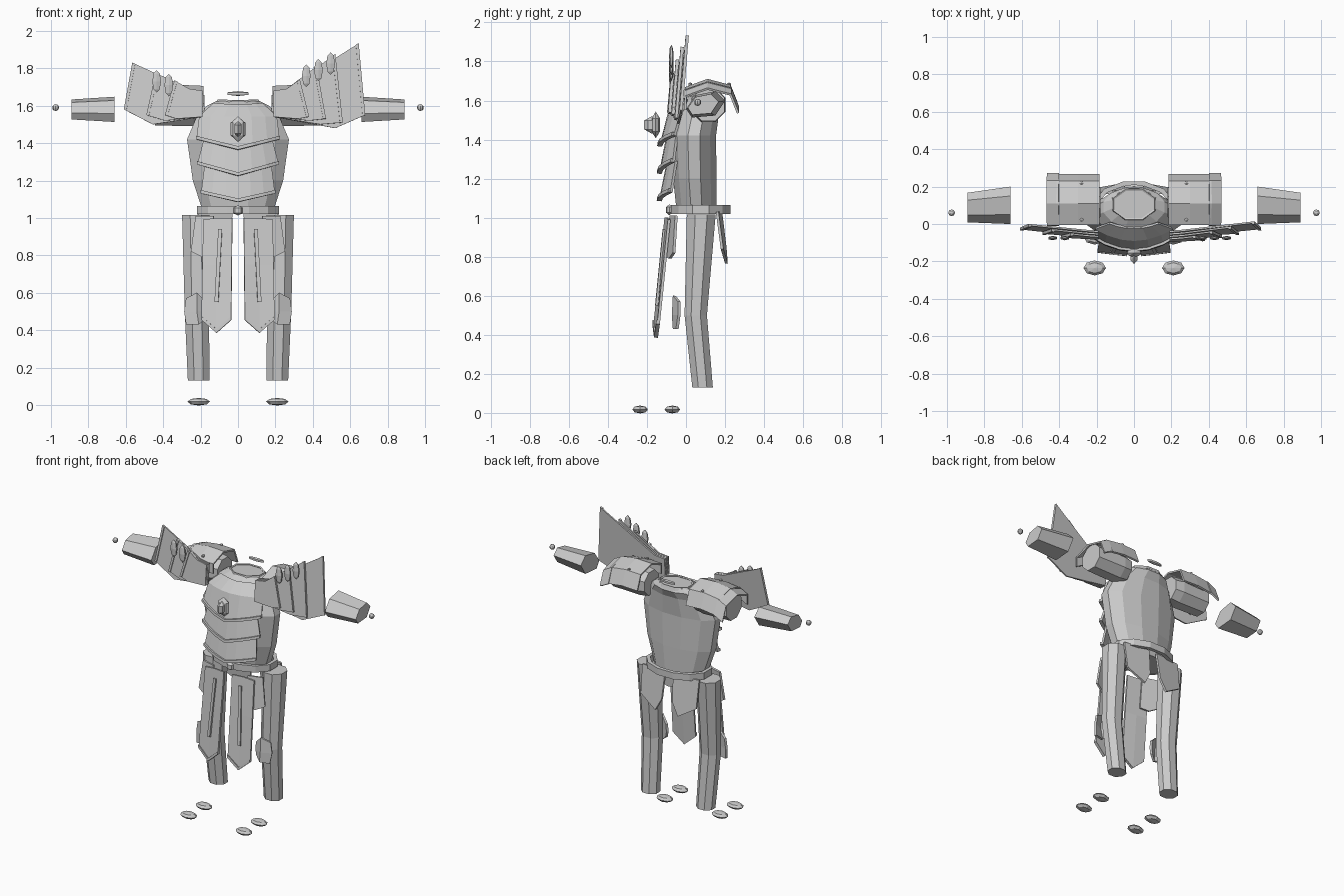
import bpy, bmesh
from math import sin, cos, pi

if "Cube" in bpy.data.objects:
    bpy.data.objects.remove(bpy.data.objects["Cube"])


def make(name, verts, faces, thick=0):
    me = bpy.data.meshes.new(name)
    bm = bmesh.new()
    vs = [bm.verts.new(v) for v in verts]
    for f in faces:
        bm.faces.new([vs[i] for i in f])
    bmesh.ops.recalc_face_normals(bm, faces=bm.faces)
    bm.to_mesh(me)
    bm.free()
    ob = bpy.data.objects.new(name, me)
    bpy.context.collection.objects.link(ob)
    if thick:
        m = ob.modifiers.new("thickness", 'SOLIDIFY')
        m.thickness = thick
        m.offset = 0
    return ob


def skin(name, rows, closed=False, caps=False, thick=0):
    """Join equal-length rows of points with quads."""
    n = len(rows[0])
    verts = [p for r in rows for p in r]
    faces = []
    for j in range(len(rows) - 1):
        for i in range(n if closed else n - 1):
            k = (i + 1) % n
            faces.append((j * n + i, j * n + k, (j + 1) * n + k, (j + 1) * n + i))
    if caps:
        last = (len(rows) - 1) * n
        faces += [tuple(range(n)), tuple(range(last, last + n))]
    return make(name, verts, faces, thick)


def ring(c, ra, rb, n, axis='z'):
    """Ellipse of n points about the centre; axis is the ring normal."""
    out = []
    for i in range(n):
        t = 2 * pi * (i + .5) / n
        a, b = ra * cos(t), rb * sin(t)
        if axis == 'z':
            out.append((c[0] + a, c[1] + b, c[2]))
        else:
            out.append((c[0], c[1] + a, c[2] + b))
    return out


def plate(name, outline, y_of, thick):
    """Flat panel drawn in x,z and leaned by y_of(x, z)."""
    return make(name, [(x, y_of(x, z), z) for x, z in outline], [tuple(range(len(outline)))], thick)


def gem(name, loc, size, n=8, r=3):
    me = bpy.data.meshes.new(name)
    bm = bmesh.new()
    bmesh.ops.create_uvsphere(bm, u_segments=n, v_segments=r, radius=1)
    bm.to_mesh(me)
    bm.free()
    ob = bpy.data.objects.new(name, me)
    ob.location, ob.scale = loc, size
    bpy.context.collection.objects.link(ob)


# Torso and collar
skin("torso", [ring((0, cy, z), rx, ry, 12) for z, rx, cy, ry in
               [(1.02, .19, .055, .105), (1.2, .25, .045, .115), (1.42, .282, .04, .118),
                (1.55, .225, .065, .11), (1.6, .17, .09, .11), (1.625, .12, .105, .085)]], True, True)
skin("collar_rim", [ring((0, .105, z), r, r * .72, 8) for z, r in [(1.61, .125), (1.63, .115)]], True, False, .01)

# Layered chest and belly plates with a thick lower rim
ts = [-1, -.7, -.35, 0, .35, .7, 1]


def chest_row(w, z_mid, z_side, y):
    return [(w * t, y + 1.5 * (w * t) ** 2, z_mid + (z_side - z_mid) * abs(t)) for t in ts]


for nm, top, bot in [
    ("chest_plate", [(.13, 1.60, 1.61, -.02), (.205, 1.54, 1.54, -.085)], (.22, 1.365, 1.42, -.13)),
    ("upper_belly_plate", [(.18, 1.41, 1.42, -.095)], (.215, 1.225, 1.285, -.132)),
    ("lower_belly_plate", [(.175, 1.27, 1.29, -.095)], (.195, 1.085, 1.13, -.132)),
]:
    skin(nm, [chest_row(*r) for r in top] + [chest_row(*bot)], thick=.014)
    w, zm, zs, y = bot
    skin(nm + "_rim", [chest_row(w, zm + .018, zs + .018, y - .006), chest_row(w, zm, zs, y - .008)], thick=.02)

# Chest jewel
gem("jewel_frame", (0, -.155, 1.475), (.045, .025, .068))
gem("jewel", (0, -.175, 1.475), (.025, .045, .045), 6)

# Belt
skin("belt", [ring((0, .075, z), .215, .145, 12) for z in (1.02, 1.065)], True, False, .025)
gem("belt_buckle", (0, -.085, 1.04), (.028, .02, .028))

# Throat jewel
gem("throat_jewel", (0, .2, 1.665), (.065, .013, .013))

# Shoulder arch, front edge to back edge, as y,z
arch = [(.0, 1.60), (.0, 1.665), (.11, 1.705), (.225, 1.675), (.262, 1.58)]

for s, side in ((1, "left"), (-1, "right")):
    # Legs, bent at the knee
    skin(side + "_leg", [ring((s * .225, .078, 1.015), .08, .08, 8), ring((s * .22, .05, .5), .07, .062, 8),
                         ring((s * .21, .085, .13), .063, .057, 8)], True, True)
    # Knee guard
    skin(side + "_knee_guard", [
        [(s * .17, -.035, .55), (s * .22, -.06, .6), (s * .275, -.035, .57)],
        [(s * .165, -.035, .5), (s * .22, -.065, .5), (s * .285, -.035, .5)],
        [(s * .175, -.04, .46), (s * .21, -.06, .43), (s * .275, -.045, .43)]], thick=.015)
    # Long front skirt panel with raised strip and pointed rim
    lean = lambda x, z: -.095 - .105 * (1.0 - max(z, .45)) + .12 * (abs(x) - .1)
    skin(side + "_front_panel", [
        [(s * x, lean(x, z), z) for x, z in r] for r in
        [[(.03, 1.0), (.11, 1.0), (.185, .99)], [(.033, .75), (.115, .75), (.19, .75)],
         [(.036, .455), (.115, .385), (.195, .455)]]], thick=.014)
    plate(side + "_front_panel_strip", [(s * .085, .94), (s * .105, .94), (s * .125, .55), (s * .105, .55)],
          lambda x, z: lean(x, z) - .01, .014)
    plate(side + "_front_panel_rim", [(s * .036, .455), (s * .115, .385), (s * .195, .455),
                                      (s * .195, .475), (s * .115, .405), (s * .036, .475)],
          lambda x, z: lean(x, z) - .006, .014)
    # Short hip panel beside it
    plate(side + "_hip_panel", [(s * .13, 1.01), (s * .225, 1.01), (s * .25, .82), (s * .19, .79), (s * .13, .8)],
          lambda x, z: -.07 - .1 * (1 - z) + .3 * (abs(x) - .16), .014)
    # Back skirt panel
    plate(side + "_back_panel", [(s * .03, 1.03), (s * .215, 1.03), (s * .21, .84), (s * .085, .765), (s * .04, .85)],
          lambda x, z: .18 + .13 * (1 - z) - .1 * (abs(x) - .05), .014)
    # Upper arm
    skin(side + "_upper_arm", [ring((s * x, .115, 1.578), r, r, 8, 'x') for x, r in
                               [(.18, .085), (.24, .095), (.445, .09)]], True, True)
    # Shoulder guard in two overlapping shells with rivets
    skin(side + "_shoulder_guard", [[(s * x, y, z + dz) for y, z in arch] for x, dz in
                                    [(.185, -.005), (.3, 0), (.415, -.015)]], thick=.012)
    skin(side + "_shoulder_guard_edge", [[(s * x, .115 + (y - .115) * 1.03, z + dz) for y, z in arch] for x, dz in
                                         [(.4, -.012), (.465, -.045)]], thick=.012)
    for y in (.022, .22):
        gem(side + "_shoulder_rivet", (s * .28, y, 1.682), (.011, .011, .011))
    # Forearm guard and fingertip bead
    skin(side + "_forearm_guard", [
        [(s * x, .1 + dy * k - .012 * (x > .7), 1.578 + dz * k) for dy, dz in
         [(-.1, -.02), (-.05, .05), (.05, .07), (.1, .02), (.05, -.055), (-.07, -.065)]]
        for x, k in ((.66, 1.0), (.89, .79))], True, True)
    gem(side + "_hand_bead", (s * .975, .06, 1.59), (.018, .018, .018), 8, 6)
    # Foot discs
    for y in (-.235, -.07):
        gem(side + "_foot_disc", (s * .21, y, .0175), (.06, .04, .0202), 8, 4)

# Shoulder wings: shingled blades fanning from the shoulder, larger on one side
wings = [
    ("left", 1, [((.33, 1.74), (.38, 1.54), (.32, 1.53)), ((.42, 1.81), (.47, 1.53), (.38, 1.52)),
                 ((.52, 1.875), (.56, 1.51), (.44, 1.50)), ((.645, 1.933), (.68, 1.55), (.52, 1.48))],
     [(.365, 1.76), (.43, 1.79), (.495, 1.825)]),
    ("right", -1, [((.34, 1.735), (.39, 1.55), (.33, 1.53)), ((.44, 1.775), (.49, 1.55), (.39, 1.52)),
                   ((.565, 1.83), (.61, 1.58), (.455, 1.5))],
     [(.37, 1.71), (.435, 1.73)]),
]
for side, s, blades, jewels in wings:
    for i, (a, b, c) in enumerate(blades):
        off = -.013 * (len(blades) - 1 - i)
        y_of = lambda x, z: -.06 + .09 * (z - 1.5) + .06 * (abs(x) - .3) + off + .01
        plate(side + "_wing_blade", [(s * x, z) for x, z in [(.19, 1.68), (.26, 1.69), a, b, c, (.19, 1.54)]], y_of, .01)
        # Raised outer edge
        plate(side + "_wing_blade_edge", [(s * x, z) for x, z in
              [a, b, (b[0] - .015, b[1]), (a[0] - .015, a[1] - .006)]], lambda x, z: y_of(x, z) - .004, .014)
    for x, z in jewels:
        gem(side + "_wing_jewel", (s * x, -.075, z), (.027, .012, .06), 6, 4)
